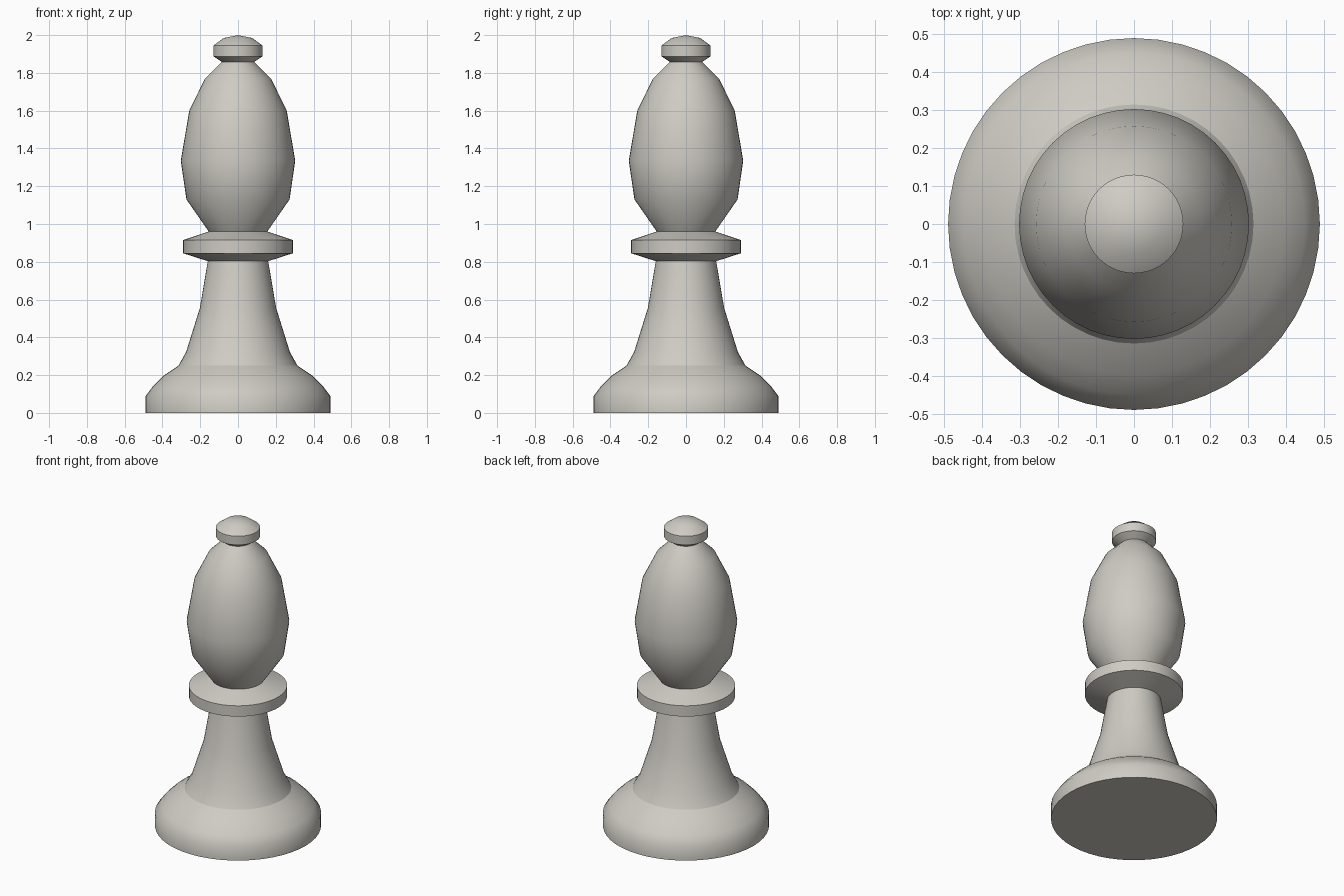
import bpy, bmesh, math

if "Cube" in bpy.data.objects:
    bpy.data.objects.remove(bpy.data.objects["Cube"])

SIDES = 48

mat = bpy.data.materials.new("warm grey")
mat.diffuse_color = (0.62, 0.60, 0.55, 1.0)
mat.use_nodes = True
mat.node_tree.nodes["Principled BSDF"].inputs["Base Color"].default_value = mat.diffuse_color


def lathe(name, profile, cap_bottom=False):
    """Spin (radius, z) points, listed bottom to top, round the z axis."""
    bm = bmesh.new()
    rings = []
    for r, z in profile:
        if r == 0:
            rings.append([bm.verts.new((0, 0, z))] * SIDES)
        else:
            rings.append([bm.verts.new((r * math.cos(math.tau * i / SIDES),
                                        r * math.sin(math.tau * i / SIDES), z))
                          for i in range(SIDES)])
    for low, high in zip(rings, rings[1:]):
        for i in range(SIDES):
            j = (i + 1) % SIDES
            quad = [low[i], low[j], high[j], high[i]]
            bm.faces.new(list(dict.fromkeys(quad)))
    if cap_bottom:
        bm.faces.new(rings[0][::-1])
    bm.normal_update()
    mesh = bpy.data.meshes.new(name)
    bm.to_mesh(mesh)
    bm.free()
    mesh.materials.append(mat)
    obj = bpy.data.objects.new(name, mesh)
    bpy.context.collection.objects.link(obj)
    bpy.ops.object.select_all(action='DESELECT')
    obj.select_set(True)
    bpy.context.view_layer.objects.active = obj
    bpy.ops.object.shade_smooth_by_angle(angle=math.radians(45))
    return obj


# Rounded foot
lathe("base", [(0.49, 0), (0.49, 0.088), (0.45, 0.142), (0.397, 0.195),
               (0.315, 0.25)], cap_bottom=True)
# Flared stem
lathe("stem", [(0.315, 0.25), (0.275, 0.322), (0.202, 0.555), (0.16, 0.803)])
# Ring between stem and head
lathe("collar", [(0.16, 0.803), (0.29, 0.845), (0.29, 0.915), (0.155, 0.96)])
# Egg-shaped head
lathe("head", [(0.155, 0.96), (0.273, 1.13), (0.303, 1.335), (0.258, 1.60),
               (0.175, 1.77), (0.085, 1.858)])
# Small knob on top
lathe("finial", [(0.085, 1.858), (0.13, 1.888), (0.13, 1.945), (0.075, 1.985),
                 (0, 2.0)])
